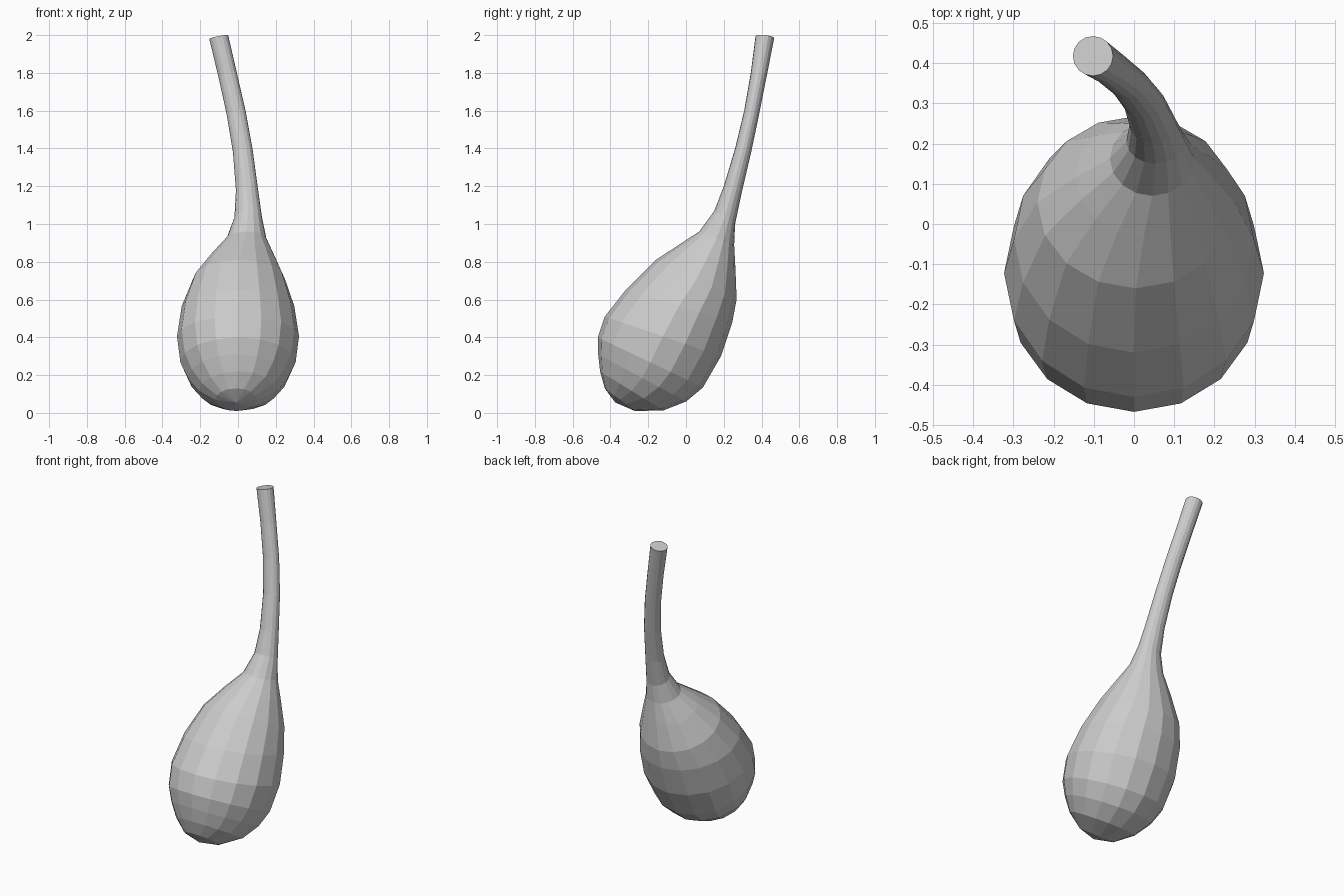
import bpy, bmesh
from math import sin, cos, pi

SIDES = 16

# Rings: front point (y, z), back point (y, z), x centre, x radius, sideways tilt
rings = [
    (-0.43, 0.13, -0.27, 0.01, -0.01, 0.11, 0),
    (-0.455, 0.22, -0.12, 0.013, 0.0, 0.205, 0),
    (-0.465, 0.31, 0.00, 0.06, 0.0, 0.265, 0),
    (-0.467, 0.40, 0.09, 0.135, 0.0, 0.305, 0),
    (-0.43, 0.51, 0.185, 0.30, 0.0, 0.323, 0),
    (-0.32, 0.65, 0.245, 0.48, 0.0, 0.298, 0),
    (-0.16, 0.81, 0.268, 0.60, 0.005, 0.245, 0),
    (-0.03, 0.895, 0.262, 0.76, 0.025, 0.170, 0),
    (0.07, 0.96, 0.255, 0.89, 0.045, 0.105, 0),
    (0.15, 1.07, 0.26, 1.00, 0.054, 0.073, 0),
    (0.20, 1.20, 0.296, 1.17, 0.047, 0.058, 0.1),
    (0.26, 1.40, 0.345, 1.38, 0.025, 0.052, 0.15),
    (0.308, 1.60, 0.387, 1.58, -0.010, 0.050, 0.2),
    (0.343, 1.80, 0.427, 1.78, -0.055, 0.049, 0.2),
    (0.368, 1.995, 0.467, 1.985, -0.102, 0.050, 0.2),
]

bm = bmesh.new()


def add_ring(fy, fz, by, bz, xc, rx, tilt):
    cy, cz, hy, hz = (fy + by) / 2, (fz + bz) / 2, (by - fy) / 2, (bz - fz) / 2
    loop = []
    for i in range(SIDES):
        a = 2 * pi * i / SIDES
        dx, s = rx * cos(a), sin(a)
        loop.append(bm.verts.new((xc + dx, cy + hy * s, cz + hz * s + tilt * dx)))
    return loop


# Bulb and curved stem as one lofted skin
loops = [add_ring(*r) for r in rings]
for lo, hi in zip(loops, loops[1:]):
    for i in range(SIDES):
        j = (i + 1) % SIDES
        bm.faces.new((lo[i], lo[j], hi[j], hi[i]))

# Rounded base tip and flat stem end
tip = bm.verts.new((-0.01, -0.375, 0.055))
for i in range(SIDES):
    bm.faces.new((tip, loops[0][(i + 1) % SIDES], loops[0][i]))
bm.faces.new(loops[-1])
for v in bm.verts:
    v.co.z = min(max(v.co.z, 0.0), 2.0)
bmesh.ops.recalc_face_normals(bm, faces=bm.faces)

mesh = bpy.data.meshes.new("gourd")
bm.to_mesh(mesh)
bm.free()
gourd = bpy.data.objects.new("gourd", mesh)
bpy.context.collection.objects.link(gourd)
